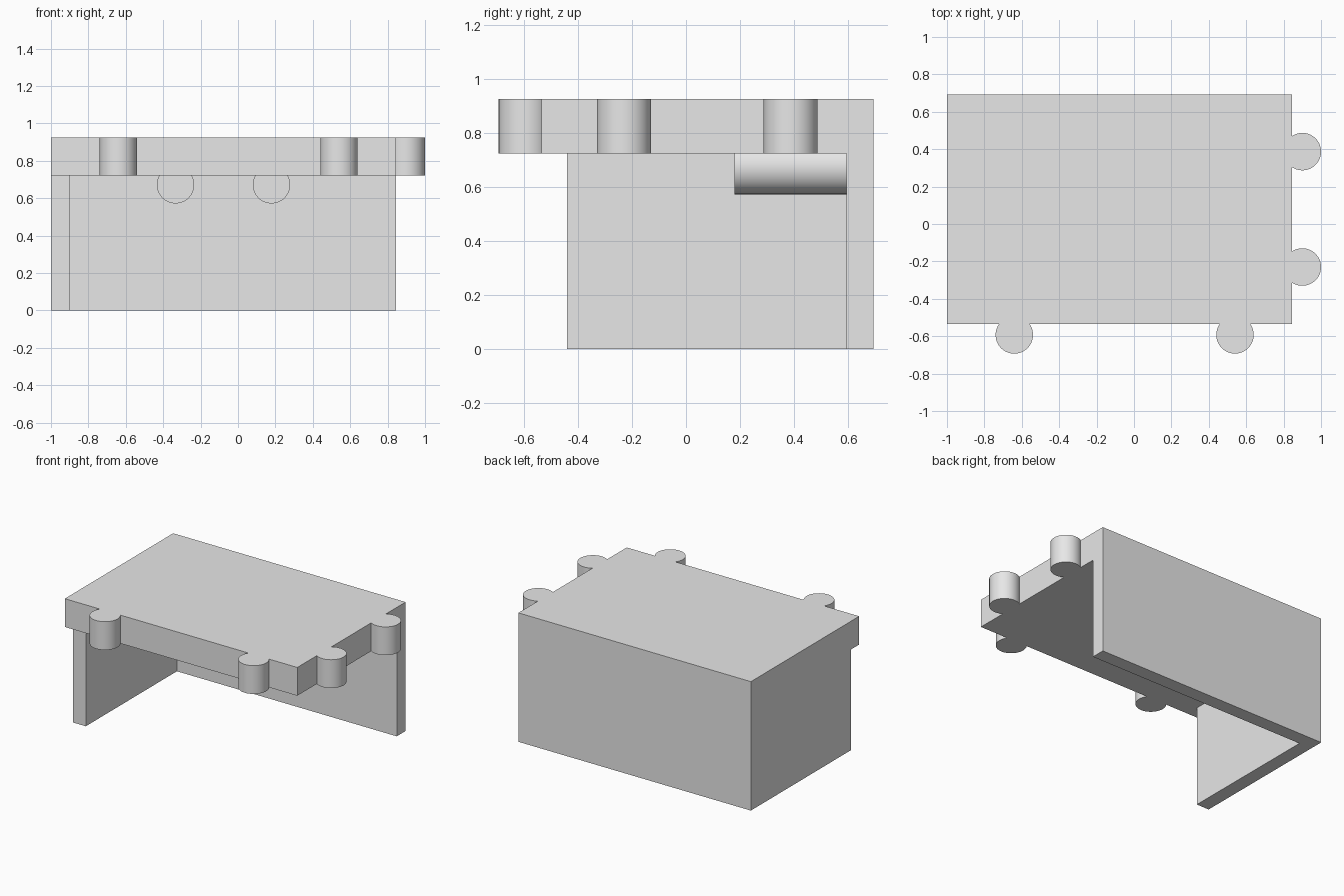
import bpy
import bmesh
from math import radians

default = bpy.data.objects.get("Cube")
if default:
    bpy.data.objects.remove(default, do_unlink=True)

grey = bpy.data.materials.new("light grey")
grey.use_nodes = True
grey.diffuse_color = (0.8, 0.8, 0.8, 1)
grey.node_tree.nodes["Principled BSDF"].inputs["Base Color"].default_value = (0.8, 0.8, 0.8, 1)

# Main levels and edges
LEFT, RIGHT = -1.0, 0.845
FRONT, BACK = -0.535, 0.693
UNDER, TOP = 0.722, 0.925
WALL = 0.1
RADIUS = 0.1


def box(name, low, high):
    size = [b - a for a, b in zip(low, high)]
    middle = [(a + b) / 2 for a, b in zip(low, high)]
    bpy.ops.mesh.primitive_cube_add(size=1, location=middle)
    obj = bpy.context.object
    obj.name = name
    obj.scale = size
    bpy.ops.object.transform_apply(location=True, rotation=True, scale=True)
    return obj


def cylinder(name, location, depth, tilt=0):
    bpy.ops.mesh.primitive_cylinder_add(vertices=64, radius=RADIUS, depth=depth,
                                        location=location, rotation=(tilt, 0, 0))
    obj = bpy.context.object
    obj.name = name
    bpy.ops.object.transform_apply(location=True, rotation=True, scale=True)
    return obj


# Top slab, with a back wall and a side wall below it
body = box("top_with_walls", (LEFT, FRONT, UNDER), (RIGHT, BACK, TOP))
parts = [
    box("back_wall", (LEFT, BACK - WALL, 0), (RIGHT, BACK, TOP)),
    box("side_wall", (LEFT, -0.44, 0), (LEFT + WALL, BACK, TOP)),
]

# Jigsaw knobs along the front and side edges
for x, y in [(-0.64, -0.593), (0.54, -0.593), (0.9, -0.23), (0.9, 0.387)]:
    parts.append(cylinder("edge_knob", (x, y, (UNDER + TOP) / 2), TOP - UNDER))

# Round dowels lying under the slab against the back wall
dowel_front, dowel_back = 0.18, BACK - WALL / 2
for x in (-0.334, 0.179):
    parts.append(cylinder("under_dowel", (x, (dowel_front + dowel_back) / 2, 0.672),
                          dowel_back - dowel_front, radians(90)))

# Fuse everything into one solid
bpy.ops.object.select_all(action="DESELECT")
body.select_set(True)
bpy.context.view_layer.objects.active = body
for part in parts:
    union = body.modifiers.new("fuse", "BOOLEAN")
    union.operation = "UNION"
    union.solver = "EXACT"
    union.object = part
    bpy.ops.object.modifier_apply(modifier=union.name)
    bpy.data.objects.remove(part, do_unlink=True)

# Merge the coplanar pieces
bm = bmesh.new()
bm.from_mesh(body.data)
bmesh.ops.remove_doubles(bm, verts=bm.verts, dist=0.0001)
bmesh.ops.dissolve_limit(bm, angle_limit=radians(1), verts=bm.verts, edges=bm.edges)
bm.to_mesh(body.data)
bm.free()

body.data.materials.clear()
body.data.materials.append(grey)
bpy.ops.object.shade_smooth_by_angle(angle=radians(30))
